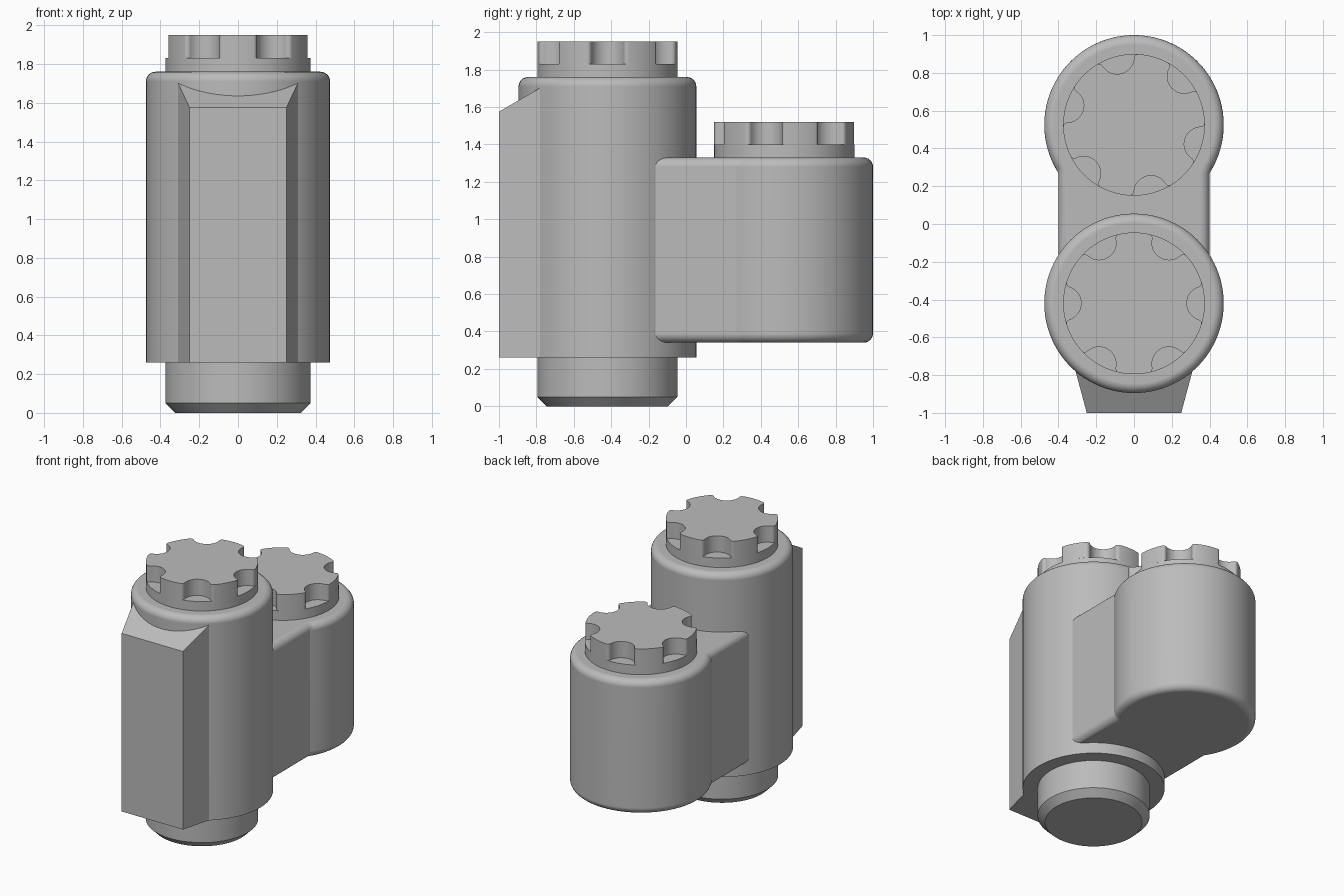
import bpy, bmesh
from math import sin, cos, pi, radians, acos, asin, atan2, hypot
from mathutils import Vector

cube = bpy.data.objects.get("Cube")
if cube:
    bpy.data.objects.remove(cube, do_unlink=True)

grey = bpy.data.materials.new("grey")
grey.use_nodes = True
colour = (0.5, 0.5, 0.5, 1)
grey.diffuse_color = colour
grey.node_tree.nodes["Principled BSDF"].inputs["Base Color"].default_value = colour

SEG = 96
FRONT_Y, BACK_Y = -0.42, 0.525
R_BODY, R_CAP, FILLET = 0.475, 0.375, 0.05


def finish(name, bm, loc=(0, 0, 0), smooth=True):
    bmesh.ops.recalc_face_normals(bm, faces=bm.faces)
    mesh = bpy.data.meshes.new(name)
    bm.to_mesh(mesh)
    bm.free()
    mesh.materials.append(grey)
    obj = bpy.data.objects.new(name, mesh)
    obj.location = loc
    bpy.context.collection.objects.link(obj)
    if smooth:
        bpy.ops.object.select_all(action='DESELECT')
        obj.select_set(True)
        bpy.context.view_layer.objects.active = obj
        bpy.ops.object.shade_smooth_by_angle(angle=radians(30))
        wn = obj.modifiers.new("weighted_normals", 'WEIGHTED_NORMAL')
        wn.keep_sharp = True
    return obj


def arc(cx, cy, r, a, b, n):
    return [(cx + r * cos(a + (b - a) * i / n), cy + r * sin(a + (b - a) * i / n))
            for i in range(n + 1)]


def turned(name, profile, y):
    """Closed solid of revolution from (radius, z) points."""
    bm = bmesh.new()
    rings = [[bm.verts.new((r * cos(2 * pi * i / SEG), r * sin(2 * pi * i / SEG), z))
              for i in range(SEG)] for r, z in profile]
    for lo, hi in zip(rings, rings[1:]):
        for i in range(SEG):
            j = (i + 1) % SEG
            bm.faces.new((lo[i], lo[j], hi[j], hi[i]))
    bm.faces.new(rings[0])
    bm.faces.new(rings[-1])
    return finish(name, bm, (0, y, 0))


def extruded(outline, z0, z1):
    bm = bmesh.new()
    face = bm.faces.new([bm.verts.new((x, y, z0)) for x, y in outline])
    new = bmesh.ops.extrude_face_region(bm, geom=[face])["geom"]
    top = [v for v in new if isinstance(v, bmesh.types.BMVert)]
    bmesh.ops.translate(bm, verts=top, vec=(0, 0, z1 - z0))
    bmesh.ops.recalc_face_normals(bm, faces=bm.faces)
    return bm


def knob(name, y, z, turn):
    """Round base with a six-notched grip on top."""
    turned(name + "_base", [(R_CAP, z - 0.02), (R_CAP, z + 0.07)], y)
    notch_r, d, f = 0.09, 0.37, 0.022
    # small rounding circle touching both the rim and the notch
    rc, nc = R_CAP - f, notch_r + f
    a = acos((rc * rc + d * d - nc * nc) / (2 * rc * d))
    fx, fy = rc * cos(a), rc * sin(a)
    to_notch = atan2(-fy, d - fx)
    on_notch = atan2(fy, fx - d)
    half = arc(fx, fy, f, to_notch, a, 6)
    inner = arc(d, 0, notch_r, 2 * pi - on_notch, on_notch, 20)
    rim = arc(0, 0, R_CAP, a, pi / 3 - a, 10)
    unit = [(x, -v) for x, v in reversed(half)] + inner[1:-1] + half + rim[1:-1]
    outline = []
    for k in range(6):
        c, s = cos(turn + k * pi / 3), sin(turn + k * pi / 3)
        outline += [(x * c - v * s, x * s + v * c) for x, v in unit]
    finish(name + "_grip", extruded(outline, z + 0.07, z + 0.19), (0, y, 0))


# Front body with rounded top rim, and the chamfered spigot below it
rounded = arc(R_BODY - FILLET, 1.76 - FILLET, FILLET, 0, pi / 2, 8)
turned("front_body", [(R_BODY, 0.26)] + rounded, FRONT_Y)
turned("bottom_spigot", [(0.325, 0), (R_CAP, 0.05), (R_CAP, 0.28)], FRONT_Y)

# Rear body and connecting neck, rounded along top and bottom
NECK = 0.4
a0 = -acos(NECK / R_BODY)
outline = arc(0, BACK_Y, R_BODY, a0, pi - a0, 72) + [(-NECK, -0.3), (NECK, -0.3)]
bm = extruded(outline, 0.34, 1.33)
rims = [e for e in bm.edges if abs(e.verts[0].co.z - e.verts[1].co.z) < 0.001]
bmesh.ops.bevel(bm, geom=rims, offset=FILLET, segments=6, profile=0.5,
                affect='EDGES', clamp_overlap=False)
finish("rear_body", bm)

# Tapered block on the front with a sloping top
bm = extruded([(-0.25, -1), (0.25, -1), (0.32, -0.74), (-0.32, -0.74)], 0.26, 1.575)
for v in bm.verts:
    if v.co.z > 1:
        v.co.z += (v.co.y + 1) * 0.577
finish("front_block", bm, smooth=False)

# Knobs
knob("front_knob", FRONT_Y, 1.76, 0)
knob("rear_knob", BACK_Y, 1.33, radians(-16))
